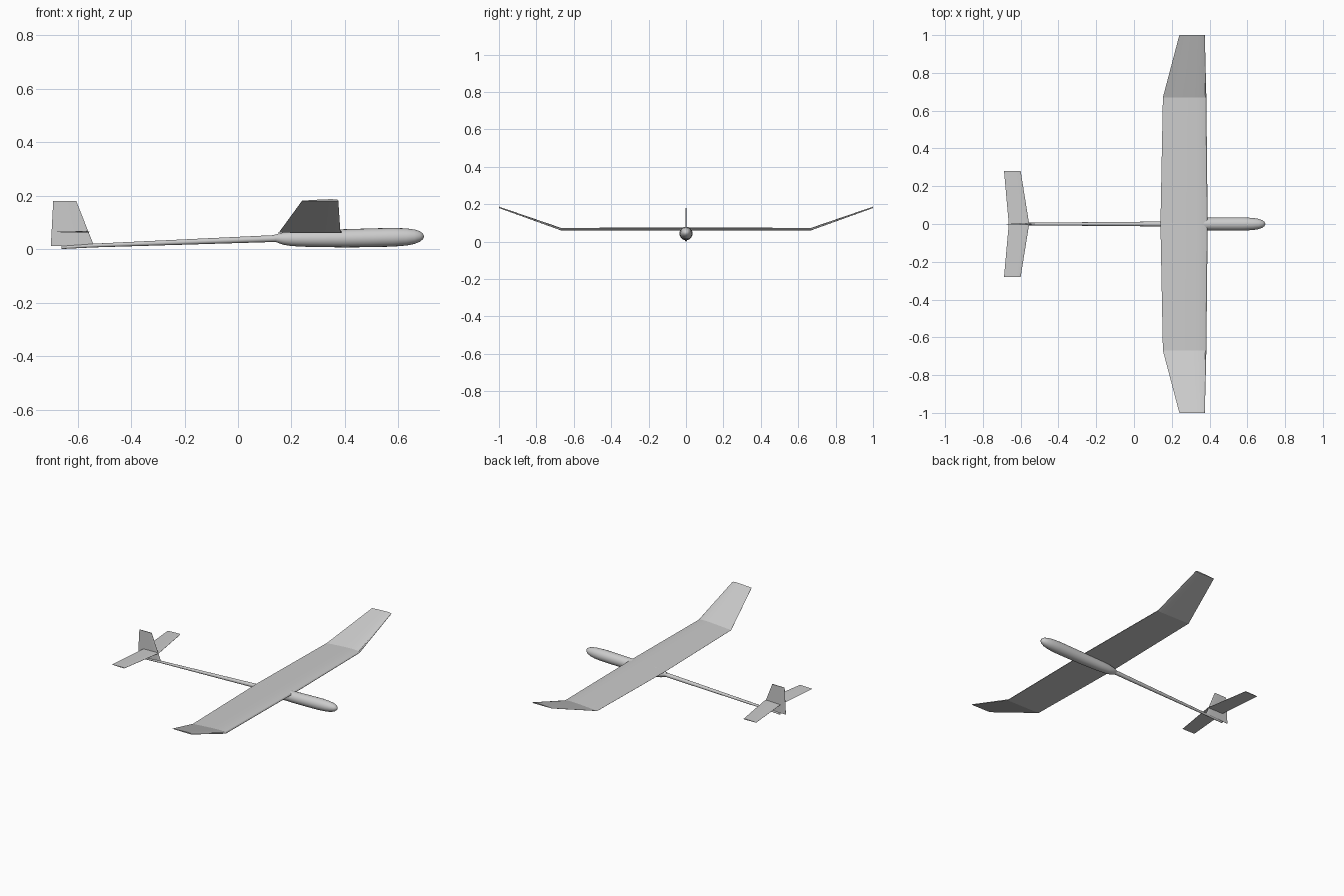
import bpy, bmesh, math
from mathutils import Vector

old = bpy.data.objects.get("Cube")
if old:
    bpy.data.objects.remove(old)

grey = bpy.data.materials.new("light grey")
grey.use_nodes = True
colour = (0.6, 0.6, 0.6, 1)
grey.diffuse_color = colour
grey.node_tree.nodes["Principled BSDF"].inputs["Base Color"].default_value = colour


def loft(name, rings, angle=35):
    """Skin a row of equal closed rings and cap both ends."""
    bm = bmesh.new()
    rows = [[bm.verts.new(p) for p in ring] for ring in rings]
    n = len(rows[0])
    for a, b in zip(rows, rows[1:]):
        for i in range(n):
            j = (i + 1) % n
            bm.faces.new((a[i], a[j], b[j], b[i]))
    bm.faces.new(rows[0])
    bm.faces.new(rows[-1])
    bmesh.ops.recalc_face_normals(bm, faces=bm.faces)
    mesh = bpy.data.meshes.new(name)
    bm.to_mesh(mesh)
    bm.free()
    mesh.materials.append(grey)
    obj = bpy.data.objects.new(name, mesh)
    bpy.context.collection.objects.link(obj)
    bpy.ops.object.select_all(action='DESELECT')
    obj.select_set(True)
    bpy.context.view_layer.objects.active = obj
    bpy.ops.object.shade_smooth_by_angle(angle=math.radians(angle))
    return obj


def circle(x, z, r, sides=20):
    turns = [2 * math.pi * i / sides for i in range(sides)]
    return [Vector((x, r * math.cos(t), z + r * math.sin(t))) for t in turns]


def foil(rear, front, top, bottom, steps=10):
    """Chord-wise outline as (x, height): rounded front, sharp rear."""
    def height(t):
        return 2.6 * (math.sqrt(t) - t) * (1 - 0.35 * t) + 0.08 * (1 - t)
    ts = [(1 - math.cos(math.pi * i / steps)) / 2 for i in range(steps + 1)]
    chord = front - rear
    upper = [(front - chord * t, top * height(t)) for t in ts]
    lower = [(front - chord * t, -bottom * height(t) - 0.0008) for t in reversed(ts)]
    return upper + lower


# Fuselage: a slim pod with a rounded nose
pod = [(0.135, 0.042, 0.012), (0.15, 0.041, 0.017), (0.17, 0.04, 0.023),
       (0.2, 0.04, 0.028), (0.26, 0.04, 0.031), (0.4, 0.041, 0.034),
       (0.5, 0.043, 0.035), (0.58, 0.045, 0.035), (0.63, 0.046, 0.032),
       (0.66, 0.047, 0.027), (0.68, 0.048, 0.02), (0.691, 0.048, 0.011),
       (0.695, 0.048, 0.003)]
loft("fuselage_pod", [circle(*s) for s in pod], 60)

# Tail boom: straight taper sloping down to the rear
loft("tail_boom", [circle(0.16, 0.041, 0.013), circle(-0.54, 0.014, 0.007),
                   circle(-0.66, 0.0065, 0.0055)], 60)

# Main wing: flat-bottomed centre panel with raised, tapered tips
stations = [(0, 0.14, 0.39, 0.063, 0.018), (0.67, 0.153, 0.383, 0.063, 0.017),
            (1.0, 0.24, 0.375, 0.182, 0.008)]
mirrored = [(-s[0],) + s[1:] for s in reversed(stations[1:])] + stations
wing = []
for y, rear, front, z, top in mirrored:
    wing.append([Vector((x, y, z + h)) for x, h in foil(rear, front, top, 0.002)])
loft("main_wing", wing, 15)

# Tailplane: swept back either side of the fin
tail = []
for y, rear, front in [(-0.28, -0.688, -0.6), (0, -0.663, -0.555), (0.28, -0.688, -0.6)]:
    tail.append([Vector((x, y, 0.065 + h)) for x, h in foil(rear, front, 0.004, 0.002)])
loft("tailplane", tail, 25)

# Fin: upright with a raked front edge
fin = []
for z, rear, front in [(0.012, -0.7, -0.538), (0.18, -0.691, -0.605)]:
    fin.append([Vector((x, h, z)) for x, h in foil(rear, front, 0.003, 0.003)])
loft("tail_fin", fin, 25)
